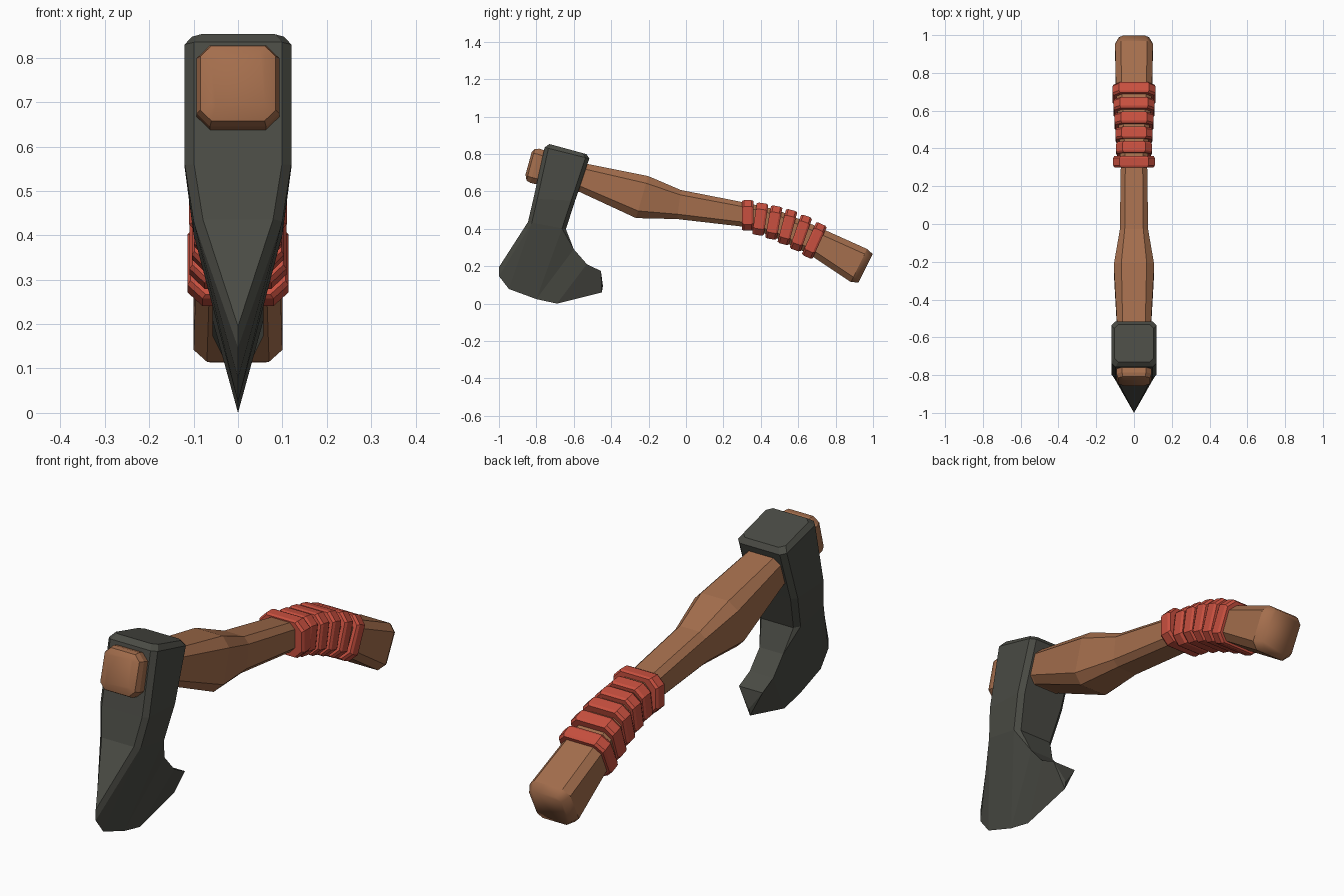
import bpy, bmesh
from mathutils import Vector

if "Cube" in bpy.data.objects:
    bpy.data.objects.remove(bpy.data.objects["Cube"])


def material(name, rgb):
    m = bpy.data.materials.new(name)
    m.diffuse_color = (*rgb, 1)
    m.use_nodes = True
    m.node_tree.nodes["Principled BSDF"].inputs["Base Color"].default_value = m.diffuse_color
    return m


wood = material("brown wood", (0.37, 0.155, 0.073))
metal = material("dark metal", (0.068, 0.07, 0.058))
cloth = material("red wrap", (0.58, 0.08, 0.05))


def finish(bm, name, mat):
    bmesh.ops.recalc_face_normals(bm, faces=bm.faces)
    me = bpy.data.meshes.new(name)
    bm.to_mesh(me)
    bm.free()
    me.materials.append(mat)
    ob = bpy.data.objects.new(name, me)
    bpy.context.collection.objects.link(ob)
    return ob


def octagon(top, bottom, w, c, shift=0.0, scale=1.0):
    """Chamfered rectangle spanning top to bottom (y, z), half width w."""
    t, b = Vector((0, *top)), Vector((0, *bottom))
    h = (t - b).length / 2 * scale
    up = (t - b).normalized()
    along = Vector((0, up.z, -up.y))
    mid = (t + b) / 2 + along * shift
    w *= scale
    pts = [(w, h - c), (w - c, h), (c - w, h), (-w, h - c),
           (-w, c - h), (c - w, -h), (w - c, -h), (w, c - h)]
    return [mid + Vector((x, 0, 0)) + up * u for x, u in pts]


def loft(rings, name, mat, smooth_ends=0):
    bm = bmesh.new()
    loops = [[bm.verts.new(p) for p in r] for r in rings]
    n = len(loops[0])
    for k, (a, b) in enumerate(zip(loops, loops[1:])):
        for i in range(n):
            f = bm.faces.new((a[i], a[(i + 1) % n], b[(i + 1) % n], b[i]))
            f.smooth = k < smooth_ends or k >= len(loops) - 1 - smooth_ends
    for cap in (loops[0], loops[-1]):
        bm.faces.new(cap).smooth = smooth_ends > 0
    return finish(bm, name, mat)


# Handle: top point, bottom point, half width, chamfer
handle = [
    ((-0.825, 0.81), (-0.858, 0.69), 0.060, 0.010),
    ((-0.808, 0.827), (-0.853, 0.658), 0.085, 0.025),
    ((-0.785, 0.828), (-0.832, 0.645), 0.093, 0.030),
    ((-0.70, 0.80), (-0.755, 0.628), 0.093, 0.030),
    ((-0.52, 0.745), (-0.567, 0.596), 0.090, 0.030),
    ((-0.203, 0.682), (-0.267, 0.457), 0.107, 0.040),
    ((-0.027, 0.607), (-0.048, 0.452), 0.075, 0.026),
    ((0.30, 0.543), (0.30, 0.412), 0.070, 0.024),
    ((0.485, 0.502), (0.46, 0.362), 0.080, 0.027),
    ((0.71, 0.408), (0.657, 0.265), 0.095, 0.030),
    ((0.968, 0.292), (0.882, 0.115), 0.100, 0.030),
    ((0.998, 0.265), (0.922, 0.113), 0.080, 0.022),
]
loft([octagon(*r) for r in handle], "handle", wood, 1)

# Grip wraps: six chamfered bands
bands = [
    ((0.33, 0.553), (0.33, 0.39), 0.110),
    ((0.41, 0.537), (0.384, 0.366), 0.094),
    ((0.486, 0.521), (0.453, 0.345), 0.099),
    ((0.566, 0.50), (0.518, 0.318), 0.104),
    ((0.646, 0.468), (0.582, 0.286), 0.109),
    ((0.726, 0.425), (0.646, 0.249), 0.114),
]
for i, (t, b, w) in enumerate(bands):
    rings = [octagon(t, b, w, 0.034, s, k)
             for s, k in ((-0.031, 0.94), (-0.02, 1), (0.02, 1), (0.031, 0.94))]
    loft(rings, f"grip_wrap_{i + 1}", cloth)

# Axe head: right half, mirrored. Rings: front point, back point, half width
bm = bmesh.new()
C = 0.021


def half_ring(front, back, t):
    f, b = Vector((0, *front)), Vector((0, *back))
    d = (b - f).normalized() * C
    x = Vector((t, 0, 0))
    xi = Vector((t - C, 0, 0))
    return [bm.verts.new(p) for p in
            (f, f + xi, f + d + x, b - d + x, b + xi, b)]


rings = [half_ring(*r) for r in (
    ((-0.730, 0.853), (-0.532, 0.799), 0.104),
    ((-0.756, 0.835), (-0.517, 0.775), 0.120),
    ((-0.816, 0.56), (-0.593, 0.55), 0.120),
    ((-0.845, 0.436), (-0.642, 0.398), 0.100))]
bm.faces.new(rings[0])
for a, b in zip(rings, rings[1:]):
    for i in range(5):
        bm.faces.new((a[i], a[i + 1], b[i + 1], b[i]))

# Bearded blade: cutting edge e, beard curve b (side) and c (centre)
e = [bm.verts.new((0, y, z)) for y, z in (
    (-1.0, 0.195), (-1.0, 0.147), (-0.947, 0.078), (-0.80, 0.024),
    (-0.69, 0.0), (-0.45, 0.06), (-0.444, 0.094))]
curve = ((-0.60, 0.291), (-0.53, 0.211), (-0.455, 0.174))
b = [bm.verts.new((0.058, y, z)) for y, z in curve]
c = [bm.verts.new((0, y, z)) for y, z in curve]
n = rings[-1]
for f in ((n[0], n[1], e[0]), (n[1], n[2], e[1], e[0]), (n[2], e[2], e[1]),
          (n[2], n[3], e[3], e[2]), (n[3], b[0], e[3]),
          (b[0], b[1], e[4], e[3]), (b[1], b[2], e[5], e[4]),
          (b[2], e[6], e[5]), (n[3], n[4], b[0]), (n[4], n[5], c[0], b[0]),
          (b[0], c[0], c[1], b[1]), (b[1], c[1], c[2], b[2]),
          (b[2], c[2], e[6])):
    bm.faces.new(f)
bmesh.ops.recalc_face_normals(bm, faces=bm.faces)
head = finish(bm, "axe_head", metal)
# the open half is oriented outwards before mirroring
if head.data.polygons[0].normal.z < 0:
    head.data.flip_normals()
head.modifiers.new("Mirror", "MIRROR").use_axis[0] = True
